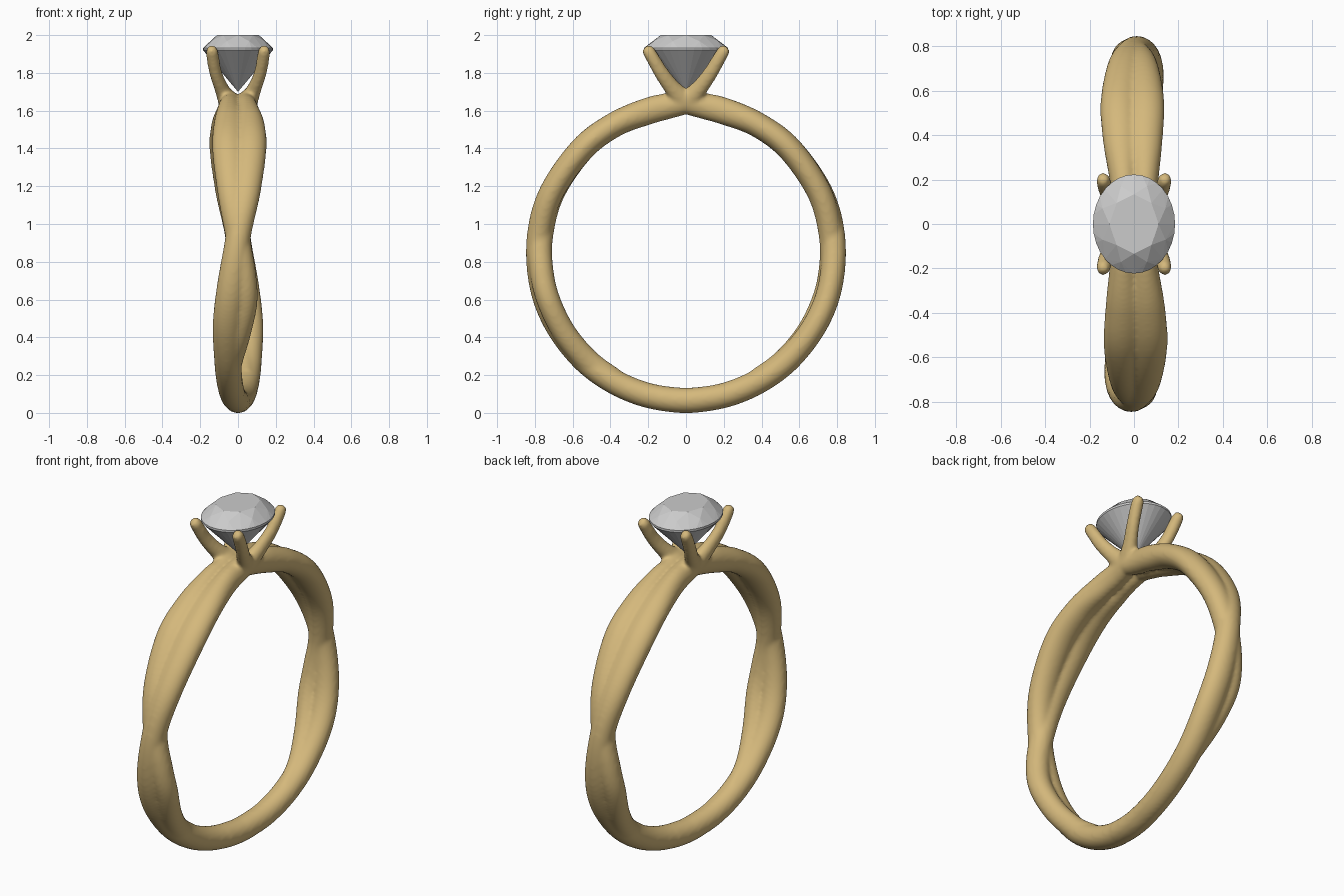
import bpy, bmesh
from math import sin, cos, pi, radians
from mathutils import Vector

if "Cube" in bpy.data.objects:
    bpy.data.objects.remove(bpy.data.objects["Cube"])

R, CZ, TUBE = 0.779, 0.845, 0.067

gold = bpy.data.materials.new("gold")
gold.diffuse_color = (0.66, 0.48, 0.2, 1)
gold.use_nodes = True
gold.node_tree.nodes["Principled BSDF"].inputs["Base Color"].default_value = gold.diffuse_color

# Upper band strand: angle from the top, sideways offset, radial offset, sideways radius
UPPER = [(66, 0.036, 0.003, 0.078), (45, 0.058, 0, 0.086), (29, 0.054, 0, 0.081)]
# Lower band: the main strand runs to the bottom, the other merges into it part way
LOWER = {1: [(190, 0.016, 0, 0.068), (180, 0, 0, 0.068), (165, -0.026, 0, 0.068),
             (150, -0.045, 0, 0.07), (135, -0.055, 0.001, 0.073), (118, -0.056, 0.003, 0.078),
             (102, -0.035, 0.004, 0.076), (84, 0, 0.004, 0.068)],
         -1: [(150, 0.045, 0.006, 0.05), (138, 0.031, 0.008, 0.056), (124, -0.006, 0.01, 0.062),
              (110, -0.038, 0.01, 0.065), (98, -0.031, 0.009, 0.065), (84, 0, 0.006, 0.066)]}
# Strand rising over the top and into a prong: x, y, z, sideways radius, normal radius
HEAD = [(0.047, -0.2, 1.598, 0.064, 0.072), (0.041, -0.09, 1.626, 0.06, 0.069),
        (0.05, 0.0, 1.652, 0.056, 0.064), (0.083, 0.065, 1.712, 0.041, 0.046),
        (0.118, 0.13, 1.8, 0.034, 0.039), (0.134, 0.18, 1.885, 0.034, 0.035),
        (0.138, 0.2, 1.918, 0.031, 0.033), (0.139, 0.208, 1.934, 0.023, 0.024),
        (0.139, 0.213, 1.941, 0.009, 0.009)]


def strand_keys(side):
    keys = []
    for deg, x, dr, rx in LOWER[side] + UPPER:
        a, r = radians(deg), R + side * dr
        wide = 0.007 * max(0, sin(2 * a)) if deg < 80 else 0
        keys.append(Vector((side * x + wide, -r * sin(a), CZ + r * cos(a), rx, TUBE - dr * 0.4)))
    for x, y, z, rx, rn in HEAD:
        keys.append(Vector((side * x, y, z, rx, rn)))
    return keys


def smooth_path(keys, steps=8):
    pts = []
    for i in range(len(keys) - 1):
        a, b, c, d = (keys[min(max(j, 0), len(keys) - 1)] for j in range(i - 1, i + 3))
        for k in range(steps):
            t = k / steps
            pts.append(0.5 * (2 * b + (c - a) * t + (2 * a - 5 * b + 4 * c - d) * t * t
                              + (3 * b - a - 3 * c + d) * t ** 3))
    pts.append(keys[-1])
    return pts


def sweep(bm, pts, flip, n=20):
    rings = []
    for i, p in enumerate(pts):
        t = pts[min(i + 1, len(pts) - 1)] - pts[max(i - 1, 0)]
        nrm = Vector((0, -t[2], t[1])).normalized()
        ring = []
        for k in range(n):
            a = 2 * pi * k / n
            v = Vector(p[:3]) + Vector((p[3] * cos(a), 0, 0)) + nrm * p[4] * sin(a)
            ring.append(bm.verts.new((flip * v.x, flip * v.y, v.z)))
        rings.append(ring)
    for a, b in zip(rings, rings[1:]):
        for k in range(n):
            bm.faces.new((a[k], a[(k + 1) % n], b[(k + 1) % n], b[k]))
    bm.faces.new(rings[0])
    bm.faces.new(rings[-1])


def make_object(name, bm):
    bmesh.ops.recalc_face_normals(bm, faces=bm.faces)
    me = bpy.data.meshes.new(name)
    bm.to_mesh(me)
    bm.free()
    ob = bpy.data.objects.new(name, me)
    bpy.context.collection.objects.link(ob)
    return ob


# Twisted band with four prongs, fused into one smooth casting
bm = bmesh.new()
for flip in (1, -1):
    for side in (1, -1):
        sweep(bm, smooth_path(strand_keys(side)), flip)
band = make_object("twisted_band", bm)
band.data.materials.append(gold)
fuse = band.modifiers.new("fuse", 'REMESH')
fuse.mode = 'VOXEL'
fuse.voxel_size = 0.01
fuse.use_smooth_shade = True
soften = band.modifiers.new("soften", 'SMOOTH')
soften.factor = 0.5
soften.iterations = 10

# Brilliant-cut stone: radius factor, height, count, half-step turn
bm = bmesh.new()
for f, z, n, turn in [(0.6, 2.0, 8, 0), (0.83, 1.968, 8, 0.5), (1, 1.932, 32, 0),
                      (1, 1.92, 32, 0), (0.5, 1.818, 8, 0.5)]:
    for k in range(n):
        a = 2 * pi * (k + turn) / n
        bm.verts.new((0.185 * f * cos(a), 0.223 * f * sin(a), z))
bm.verts.new((0, 0, 1.70))
bmesh.ops.convex_hull(bm, input=bm.verts)
make_object("gemstone", bm)
